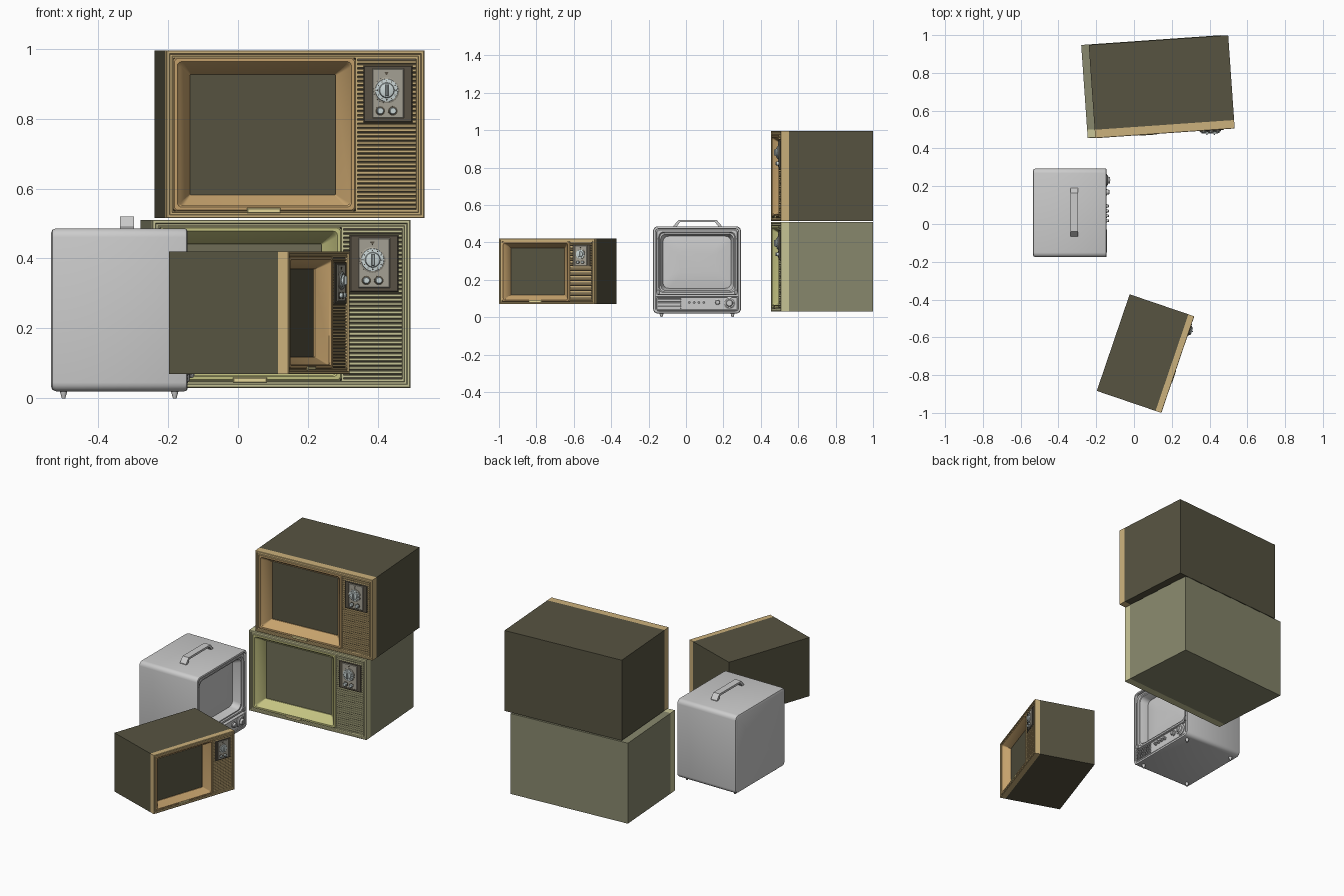
import bpy, math
from mathutils import Matrix, Vector

if "Cube" in bpy.data.objects:
    bpy.data.objects.remove(bpy.data.objects["Cube"])

M = Matrix()          # placement of the set being built
PREFIX = ""


def material(name, rgb):
    m = bpy.data.materials.new(name)
    m.diffuse_color = (*rgb, 1)
    m.use_nodes = True
    m.node_tree.nodes["Principled BSDF"].inputs["Base Color"].default_value = m.diffuse_color
    return m


def rect(x0, x1, z0, z1, y, r=0.0, seg=4):
    """Rounded rectangle ring facing the front (-y)."""
    if r == 0:
        return [(x0, y, z0), (x1, y, z0), (x1, y, z1), (x0, y, z1)]
    pts = []
    for cx, cz, a in ((x0 + r, z0 + r, 180), (x1 - r, z0 + r, 270),
                      (x1 - r, z1 - r, 0), (x0 + r, z1 - r, 90)):
        for i in range(seg + 1):
            t = math.radians(a + 90 * i / seg)
            pts.append((cx + r * math.cos(t), y, cz + r * math.sin(t)))
    return pts


def inset(b, d, y, r=0.0, seg=4):
    return rect(b[0] + d, b[1] - d, b[2] + d, b[3] - d, y, r, seg)


def disc(cx, cz, r, y, n=24):
    return [(cx + r * math.cos(2 * math.pi * i / n), y,
             cz + r * math.sin(2 * math.pi * i / n)) for i in range(n)]


def turned(cx, cz, profile, n=24):
    """Knob turned around the front axis; profile = (radius, y) back to front."""
    return [disc(cx, cz, r, y, n) for r, y in profile]


def block(x0, x1, z0, z1, yb, yf, bev=0.0):
    b = (x0, x1, z0, z1)
    if bev:
        return [rect(*b, yb), rect(*b, yf + bev), inset(b, bev, yf)]
    return [rect(*b, yb), rect(*b, yf)]


def part(name, lofts, mat=None, back=True, front=True):
    """Make one object from lofts; each loft is a list of rings, back to front."""
    verts, faces = [], []
    for rings in lofts:
        o, n = len(verts), len(rings[0])
        for ring in rings:
            verts += [M @ Vector(p) for p in ring]
        for k in range(len(rings) - 1):
            a, b = o + k * n, o + (k + 1) * n
            faces += [(a + i, a + (i + 1) % n, b + (i + 1) % n, b + i) for i in range(n)]
        if back:
            faces.append([o + i for i in reversed(range(n))])
        if front:
            faces.append([o + (len(rings) - 1) * n + i for i in range(n)])
    me = bpy.data.meshes.new(PREFIX + name)
    me.from_pydata(verts, [], faces)
    ob = bpy.data.objects.new(PREFIX + name, me)
    bpy.context.collection.objects.link(ob)
    if mat:
        me.materials.append(mat)
    bpy.ops.object.select_all(action='DESELECT')
    ob.select_set(True)
    bpy.context.view_layer.objects.active = ob
    bpy.ops.object.shade_smooth_by_angle(angle=math.radians(35))
    return ob


dark = material("dark_panel", (0.10, 0.085, 0.06))
silver = material("silver", (0.38, 0.36, 0.30))
dial_mat = material("pale_dial", (0.60, 0.68, 0.68))
label = material("pale_yellow", (0.80, 0.70, 0.33))
brown = [material("brown_" + n, c) for n, c in (
    ("case", (0.095, 0.088, 0.053)), ("trim", (0.60, 0.44, 0.20)),
    ("mask", (0.56, 0.36, 0.15)), ("screen", (0.095, 0.088, 0.053)))]
olive = [material("olive_" + n, c) for n, c in (
    ("case", (0.25, 0.25, 0.155)), ("trim", (0.58, 0.56, 0.31)),
    ("mask", (0.55, 0.54, 0.22)), ("screen", (0.16, 0.155, 0.095)))]


def wooden_set(prefix, pos, angle, scale, mats):
    """Wide cabinet television, origin at its front lower left corner."""
    global M, PREFIX
    PREFIX = prefix
    M = Matrix.Translation(pos) @ Matrix.Rotation(math.radians(angle), 4, 'Z') @ Matrix.Scale(scale, 4)
    case, trim, mask, screen = mats
    c = (0, .74, 0, .48)
    part("cabinet", [[rect(*c, .495), rect(*c, .045)]], case, front=False)
    # stepped front frame
    part("front_frame", [[rect(*c, .045), rect(*c, .002), inset(c, .002, 0), inset(c, .009, 0),
                          inset(c, .011, .006), inset(c, .016, .006), inset(c, .018, .002),
                          inset(c, .021, .002), inset(c, .021, .05)]], trim, back=False, front=False)
    # picture mask sloping down to the screen
    b = (.02, .543, .02, .46)
    part("screen_mask", [[inset(b, 0, .05, .012), inset(b, 0, .006, .012), inset(b, .003, .003, .012),
                          inset(b, .012, .003, .012), inset(b, .016, .009, .012),
                          rect(.04, .527, .032, .442, .012, .012),
                          rect(.072, .489, .066, .411, .058, .003),
                          rect(.072, .489, .066, .411, .064, .003)]], mask, back=False, front=False)
    part("screen", [block(.06, .50, .055, .42, .07, .063)], screen)
    part("name_plate_blank", [block(.232, .328, .015, .029, .008, -.003, .002)], label)
    # speaker panel with horizontal slats
    part("speaker_back", [block(.542, .722, .02, .462, .05, .012)], dark)
    p = (.543, .722, .02, .461)
    part("speaker_border", [[inset(p, 0, .014), inset(p, 0, .003), inset(p, .005, .003),
                             inset(p, .005, .014)]], trim, back=False, front=False)
    n, z0, step = 35, .027, .0122
    part("speaker_slats", [[rect(.549, .716, z0 + i * step, z0 + i * step + .0105, .014),
                            rect(.549, .716, z0 + i * step + .002, z0 + i * step + .0085, .005)]
                           for i in range(n)], trim)
    # tuner plate, dial and knobs
    part("tuner_plate", [block(.566, .706, .274, .437, .014, .001, .003)], dark)
    part("tuner_face", [block(.591, .681, .286, .428, .003, -.003, .002)], silver)
    cx, cz = .631, .366
    part("dial_ring", [turned(cx, cz, [(.037, 0), (.037, -.006), (.034, -.008)], 32)], silver)
    part("dial", [turned(cx, cz, [(.033, -.006), (.032, -.011), (.022, -.012), (.020, -.018), (.018, -.019)], 32)],
         dial_mat)
    part("dial_grip", [block(cx - .004, cx + .004, cz - .017, cz + .017, -.017, -.027, .002)], dial_mat)
    ticks = []
    for i in range(12):
        t = math.tau * i / 12
        ticks.append(turned(cx + .027 * math.cos(t), cz + .027 * math.sin(t), [(.002, -.010), (.0015, -.0135)], 6))
    part("dial_marks", ticks, dark)
    part("dial_pointer", [[[(cx, y, .408), (cx + .006, y, .418), (cx - .006, y, .418)] for y in (-.002, -.005)]], dark)
    for side, x in (("left", cx - .018), ("right", cx + .018)):
        part(side + "_knob_base", [turned(x, .307, [(.0135, 0), (.0135, -.005), (.012, -.006)])], dark)
        part(side + "_knob", [turned(x, .307, [(.0105, -.003), (.010, -.016), (.008, -.018)])], dial_mat)


wooden_set("lower_", (-.245, .454, .03), 4, 1, olive)
wooden_set("upper_", (-.205, .454, .515), 4, 1, brown)
wooden_set("small_", (.145, -1.0, .07), 71.2, .73, brown)

# portable grey television facing +x, origin at its front lower left corner
PREFIX = "portable_"
M = Matrix.Translation((-.145, -.176, 0)) @ Matrix.Rotation(math.radians(90), 4, 'Z')
s = (0, .47, .02, .486)
part("shell", [[inset(s, .014, .39, .016), inset(s, .004, .386, .022), inset(s, 0, .376, .025),
                inset(s, 0, .008, .025), inset(s, .002, .002, .025), inset(s, .006, 0, .022),
                inset(s, .012, .001, .018), inset(s, .014, .01, .016), inset(s, .014, .09, .016)]])
# rounded screen surround stepping back to the glass
f = (.016, .454, .118, .470)
part("screen_surround", [[inset(f, 0, .05, .02), inset(f, 0, .012, .02), inset(f, .004, .007, .02),
                          inset(f, .014, .007, .025), inset(f, .018, .014, .028),
                          inset(f, .024, .014, .03), inset(f, .036, .052, .03),
                          inset(f, .037, .062, .03)]], back=False, front=False)
part("screen", [[inset(f, .03, .07, .03), inset(f, .035, .06, .03), inset(f, .07, .054, .03),
                 inset(f, .12, .051, .02)]])
part("side_strips", [block(x, x + .006, .15, .42, .012, .003, .001) for x in (.021, .443)])
part("corner_clips", [block(x, x + .016, .122, .146, .012, .001, .002) for x in (.018, .436)])
# control strip
k = (.012, .458, .032, .114)
part("control_strip", [[inset(k, 0, .05, .008), inset(k, 0, .006, .008), inset(k, .003, .001, .008),
                        inset(k, .007, .001, .006), inset(k, .009, .004, .005)]])
part("grille_bars", [block(.026, .148, .044 + i * .0095, .0495 + i * .0095, .006, -.002, .001) for i in range(7)])
for i in range(4):
    x = .193 + i * .026
    part(f"button_{i + 1}", [turned(x, .08, [(.010, .006), (.010, -.002), (.007, -.003), (.007, -.010), (.005, -.012)], 16)])
part("volume_knob", [turned(.345, .08, [(.017, .006), (.017, -.001), (.013, -.002), (.012, -.012), (.010, -.014)], 20)])
part("tuning_knob", [turned(.408, .076, [(.033, .006), (.033, -.001), (.028, -.003), (.026, -.006),
                                         (.019, -.007), (.017, -.016), (.015, -.018)], 28)])
part("tuning_grip", [block(.405, .411, .062, .09, -.016, -.021, .001)])
# carrying handle
arch = [(.11, .484), (.126, .484), (.144, .508), (.332, .508), (.350, .484),
        (.366, .484), (.366, .490), (.340, .520), (.136, .520), (.11, .490)]
part("handle", [[[(x, y, z) for x, z in arch] for y in (.192, .152)]])
# tapered feet
feet = []
for x in (.045, .425):
    for y in (.036, .354):
        feet.append([[(x + r * math.cos(math.tau * i / 12), y - r * math.sin(math.tau * i / 12), z)
                      for i in range(12)] for r, z in ((.011, .026), (.010, .017), (.005, 0))])
part("feet", feet)
